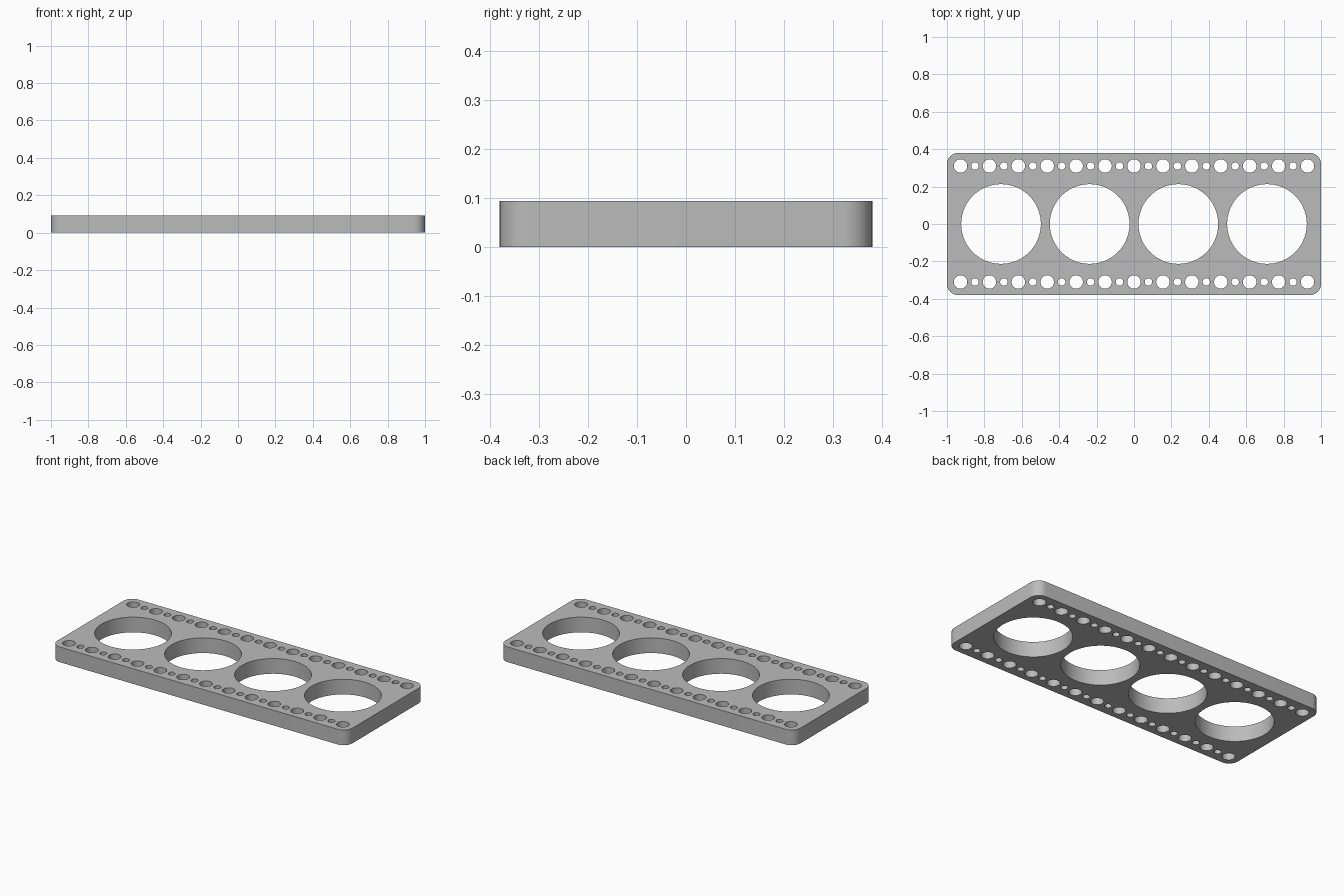
import bpy
import bmesh
from math import cos, sin, pi

LENGTH, WIDTH, HEIGHT = 2.0, 0.76, 0.093
CORNER = 0.06
ROW_Y = 0.31

cube = bpy.data.objects.get("Cube")
if cube:
    bpy.data.objects.remove(cube, do_unlink=True)


def arc(cx, cy, r, start, sweep, steps):
    return [(cx + r * cos(start + sweep * i / steps),
             cy + r * sin(start + sweep * i / steps)) for i in range(steps + 1)]


def add_loop(curve, points):
    spline = curve.splines.new('POLY')
    spline.points.add(len(points) - 1)
    for p, (x, y) in zip(spline.points, points):
        p.co = (x, y, 0, 1)
    spline.use_cyclic_u = True


def add_hole(curve, x, y, r, sides):
    add_loop(curve, arc(x, y, r, 0, 2 * pi, sides)[:-1])


# Filled flat profile, extruded to the plate thickness
profile = bpy.data.curves.new("plate_profile", 'CURVE')
profile.dimensions = '2D'
profile.fill_mode = 'BOTH'
profile.extrude = HEIGHT / 2

# Rounded rectangular outline
outline = []
for k, (sx, sy) in enumerate([(1, 1), (-1, 1), (-1, -1), (1, -1)]):
    outline += arc(sx * (LENGTH / 2 - CORNER), sy * (WIDTH / 2 - CORNER),
                   CORNER, k * pi / 2, pi / 2, 12)
add_loop(profile, outline)

# Four large round openings
for i in range(4):
    add_hole(profile, (i - 1.5) * 0.474, 0, 0.213, 72)

# Two edge rows of alternating large and small holes
for y in (-ROW_Y, ROW_Y):
    for i in range(25):
        radius, sides = (0.036, 32) if i % 2 == 0 else (0.02, 24)
        add_hole(profile, (i - 12) * 0.0773, y, radius, sides)

plate = bpy.data.objects.new("perforated_plate", profile)
bpy.context.collection.objects.link(plate)
bpy.ops.object.select_all(action='DESELECT')
plate.select_set(True)
bpy.context.view_layer.objects.active = plate
bpy.ops.object.convert(target='MESH')
plate = bpy.context.object

# Weld the caps to the walls and rest the plate on the ground
bm = bmesh.new()
bm.from_mesh(plate.data)
bmesh.ops.remove_doubles(bm, verts=bm.verts, dist=0.0001)
bmesh.ops.translate(bm, verts=bm.verts, vec=(0, 0, HEIGHT / 2))
bmesh.ops.recalc_face_normals(bm, faces=bm.faces)
bm.to_mesh(plate.data)
bm.free()

# Plain grey finish
grey = bpy.data.materials.new("plain_grey")
grey.use_nodes = True
colour = (0.5, 0.5, 0.5, 1)
grey.diffuse_color = colour
grey.node_tree.nodes["Principled BSDF"].inputs["Base Color"].default_value = colour
plate.data.materials.clear()
plate.data.materials.append(grey)
bpy.ops.object.shade_smooth_by_angle()
